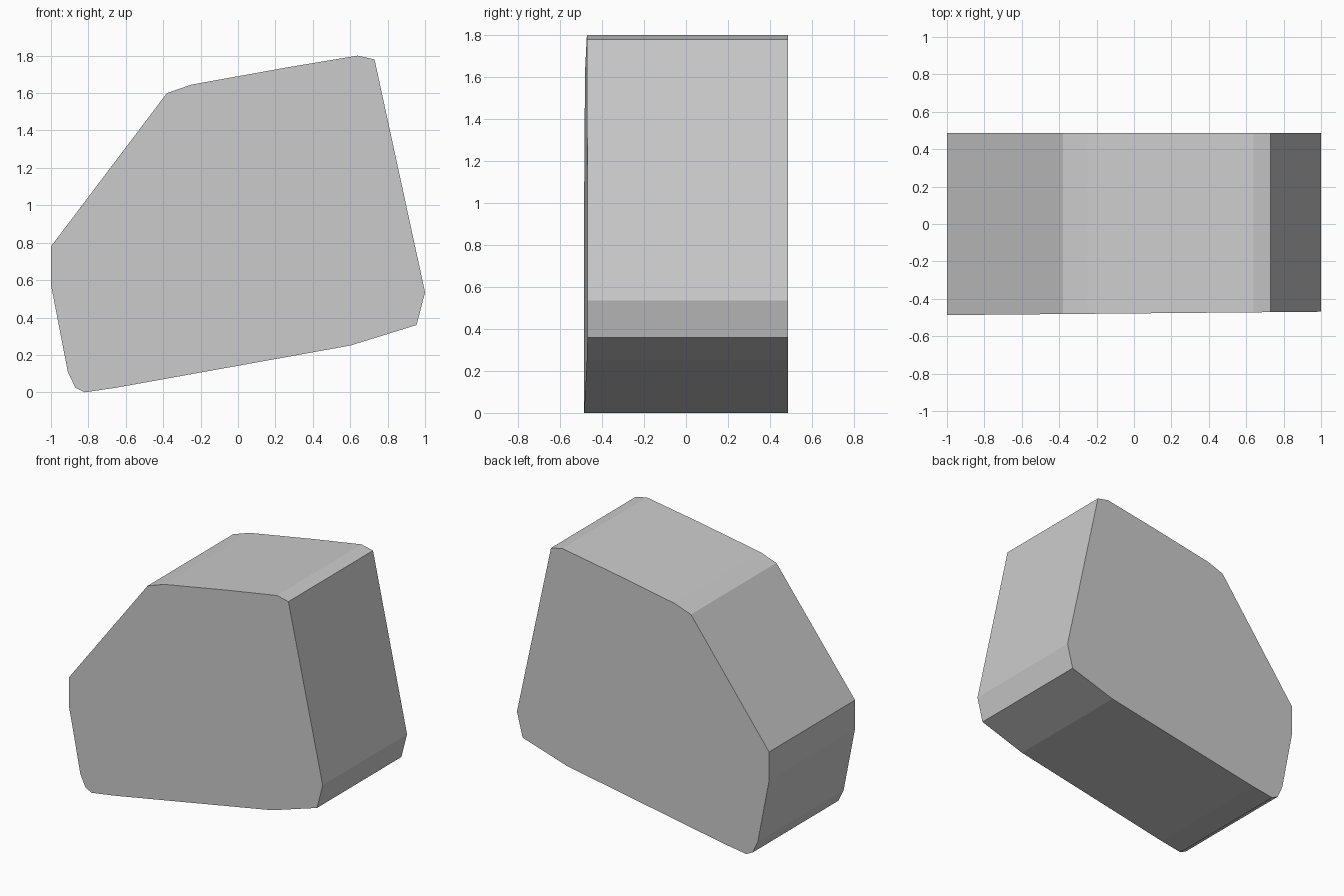
import bpy, bmesh

if "Cube" in bpy.data.objects:
    bpy.data.objects.remove(bpy.data.objects["Cube"])

# Side outline of the block (x, z), counter-clockwise seen from the front
PROFILE = [(-0.82, 0), (-0.65, 0.025), (0.60, 0.25), (0.955, 0.36), (1.0, 0.535),
           (0.73, 1.78), (0.64, 1.80), (0.25, 1.735), (-0.25, 1.645), (-0.38, 1.60),
           (-1.0, 0.78), (-1.0, 0.575), (-0.91, 0.11), (-0.87, 0.025)]
BACK_Y = 0.487


def front_y(x):
    # The front face is very slightly skewed
    return -0.487 + 0.009 * (x + 1)


# Faceted block: front cap, back cap and a wall per outline edge
bm = bmesh.new()
front = [bm.verts.new((x, front_y(x), z)) for x, z in PROFILE]
back = [bm.verts.new((x, BACK_Y, z)) for x, z in PROFILE]
bm.faces.new(front)
bm.faces.new(back[::-1])
for i in range(len(PROFILE)):
    j = (i + 1) % len(PROFILE)
    bm.faces.new((front[i], back[i], back[j], front[j]))
bmesh.ops.recalc_face_normals(bm, faces=bm.faces)

mesh = bpy.data.meshes.new("faceted_block")
bm.to_mesh(mesh)
bm.free()
block = bpy.data.objects.new("faceted_block", mesh)
bpy.context.collection.objects.link(block)
